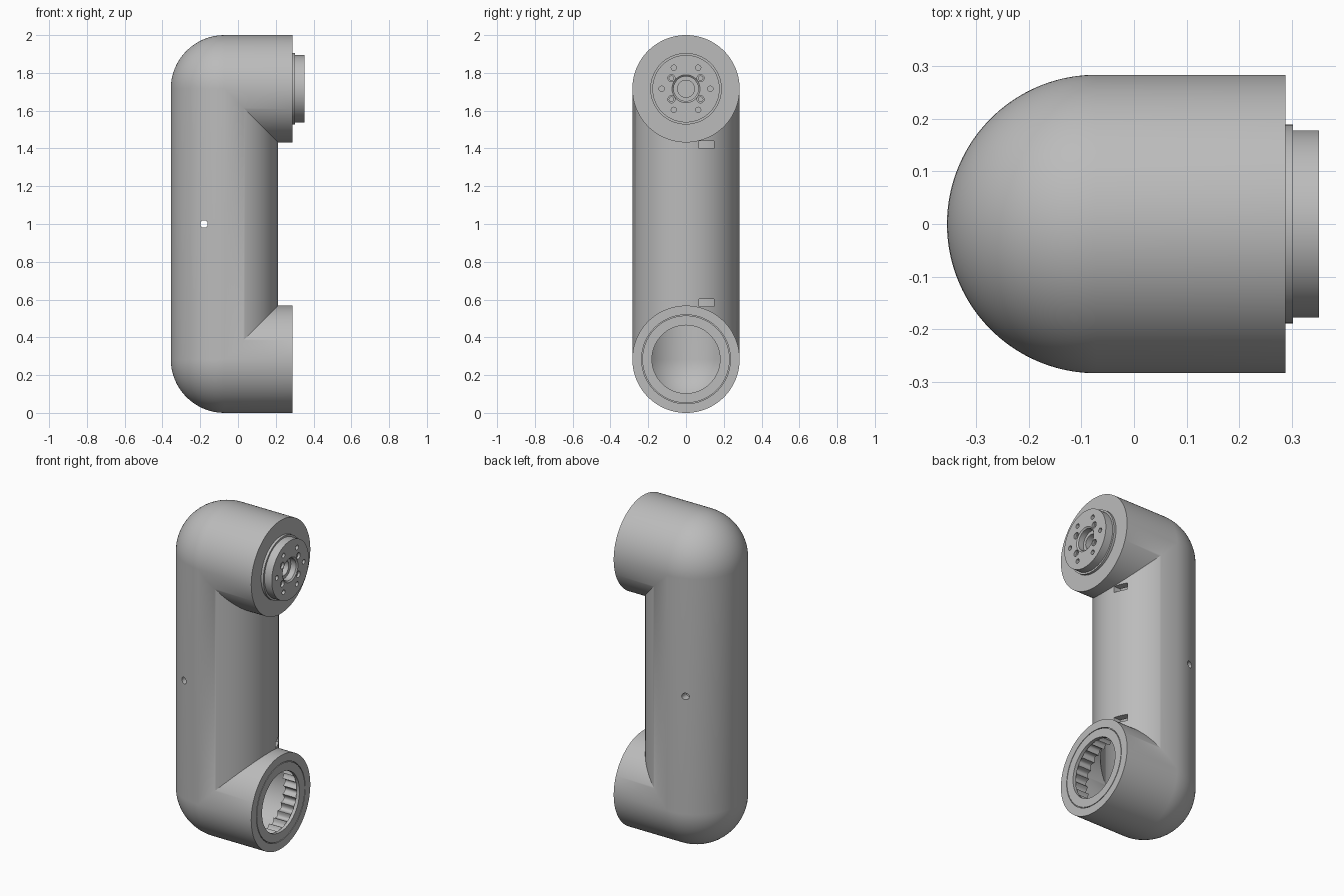
import bpy, bmesh
from math import sin, cos, pi, radians
from mathutils import Matrix

if "Cube" in bpy.data.objects:
    bpy.data.objects.remove(bpy.data.objects["Cube"], do_unlink=True)

SEG = 192                      # points round the tubes
XC, ZLOW, ZTOP = -0.072, 0.284, 1.716   # tube axis and elbow centres
R, R_IN, FACE = 0.284, 0.24, 0.288      # outer radius, cavity radius, end plane
ANGLES = [2 * pi * i / SEG for i in range(SEG)]

grey = bpy.data.materials.new("light grey metal")
grey.use_nodes = True
grey.diffuse_color = (0.5, 0.5, 0.5, 1)
grey.node_tree.nodes["Principled BSDF"].inputs["Base Color"].default_value = (0.5, 0.5, 0.5, 1)


def end_ring(x, r, top):
    """Ring across a horizontal tube; r may be a function of the angle."""
    pts = []
    for a in ANGLES:
        rad = r(a) if callable(r) else r
        u = rad * cos(a)
        pts.append((x, rad * sin(a), ZTOP - u if top else ZLOW + u))
    return pts


def elbow(r, top):
    """Rings of a bend: spherical outside, mitred inside, from vertical to horizontal."""
    rings = []
    for k in range(17):
        t = radians(90) * k / 16
        ring = []
        for a in ANGLES:
            u = r * cos(a)
            dx, dz = (u, u) if u > 0 else (u * cos(t), u * sin(t))
            ring.append((XC + dx, r * sin(a), ZTOP - dz if top else ZLOW + dz))
        rings.append(ring)
    return rings


def loft(name, rings):
    """Skin a closed loop of rings."""
    bm = bmesh.new()
    loops = [[bm.verts.new(p) for p in ring] for ring in rings]
    for k, low in enumerate(loops):
        high = loops[(k + 1) % len(loops)]
        for i in range(SEG):
            j = (i + 1) % SEG
            bm.faces.new((low[i], low[j], high[j], high[i]))
    bmesh.ops.remove_doubles(bm, verts=bm.verts, dist=1e-5)
    bmesh.ops.recalc_face_normals(bm, faces=bm.faces)
    return finish(name, bm)


def finish(name, bm):
    mesh = bpy.data.meshes.new(name)
    bm.to_mesh(mesh)
    bm.free()
    obj = bpy.data.objects.new(name, mesh)
    mesh.materials.append(grey)
    bpy.context.collection.objects.link(obj)
    return obj


def add_rod(bm, centre, r, length, axis):
    turn = Matrix.Rotation(pi / 2, 4, "Y" if axis == "X" else "X")
    bmesh.ops.create_cone(bm, cap_ends=True, segments=24, radius1=r, radius2=r,
                          depth=length, matrix=Matrix.Translation(centre) @ turn)


def cut(obj, bm):
    cutter = finish(obj.name + "_cutter", bm)
    cutter.hide_render = True
    mod = obj.modifiers.new("cut", "BOOLEAN")
    mod.operation, mod.solver, mod.object = "DIFFERENCE", "EXACT", cutter
    bpy.context.view_layer.objects.active = obj
    bpy.ops.object.modifier_apply(modifier=mod.name)
    bpy.data.objects.remove(cutter, do_unlink=True)


def smooth(obj):
    bpy.ops.object.select_all(action="DESELECT")
    obj.select_set(True)
    bpy.context.view_layer.objects.active = obj
    bpy.ops.object.shade_smooth_by_angle(angle=radians(30))


# Hollow arm: outer skin upwards, then cavity downwards to the fluted socket
def flutes(a):
    return 0.184 + 0.022 * abs(sin(12 * a))


rings = [end_ring(FACE, R, False)]
rings += elbow(R, False)[::-1] + elbow(R, True)
rings += [end_ring(FACE, R, True), end_ring(FACE, 0.16, True),
          end_ring(0.25, 0.16, True), end_ring(0.25, R_IN, True)]
rings += elbow(R_IN, True)[::-1] + elbow(R_IN, False)
rings += [end_ring(0.175, R_IN, False), end_ring(0.175, flutes, False),
          end_ring(0.268, flutes, False), end_ring(0.268, 0.18, False),
          end_ring(FACE, 0.18, False)]
# Thin seal groove in the socket face
rings += [end_ring(x, r, False) for x, r in
          [(FACE, 0.231), (0.28, 0.231), (0.28, 0.235), (FACE, 0.235)]]
arm = loft("arm_shell", rings)

# Cross hole through the tube and cable slots beside each elbow
bm = bmesh.new()
add_rod(bm, (-0.18, 0, 1), 0.02, 1, "Y")
for z in (0.583, 1.419):
    bmesh.ops.create_cube(bm, size=1, matrix=Matrix.Translation((0.2, 0.109, z))
                          @ Matrix.Diagonal((0.2, 0.078, 0.04, 1)))
cut(arm, bm)
smooth(arm)

# Output flange with stepped rim and centre recess
profile = [(0.27, 0.001), (0.27, 0.045), (0.31, 0.045), (0.31, 0.065), (0.345, 0.065),
           (0.352, 0.074), (0.352, 0.178), (0.303, 0.178), (0.303, 0.189),
           (0.284, 0.189), (0.284, 0.155), (0.24, 0.155), (0.24, 0.001)]
flange = loft("output_flange", [end_ring(x, r, True) for x, r in profile])

# Bolt circle of six, and four counterbored holes
bm = bmesh.new()
for k in range(6):
    a = k * pi / 3
    add_rod(bm, (0.352, 0.129 * cos(a), ZTOP + 0.129 * sin(a)), 0.014, 0.08, "X")
cut(flange, bm)
for r, depth in ((0.019, 0.03), (0.012, 0.08)):
    bm = bmesh.new()
    for sy in (-1, 1):
        for sz in (-1, 1):
            add_rod(bm, (0.352, sy * 0.077, ZTOP + sz * 0.056), r, depth, "X")
    cut(flange, bm)
smooth(flange)
